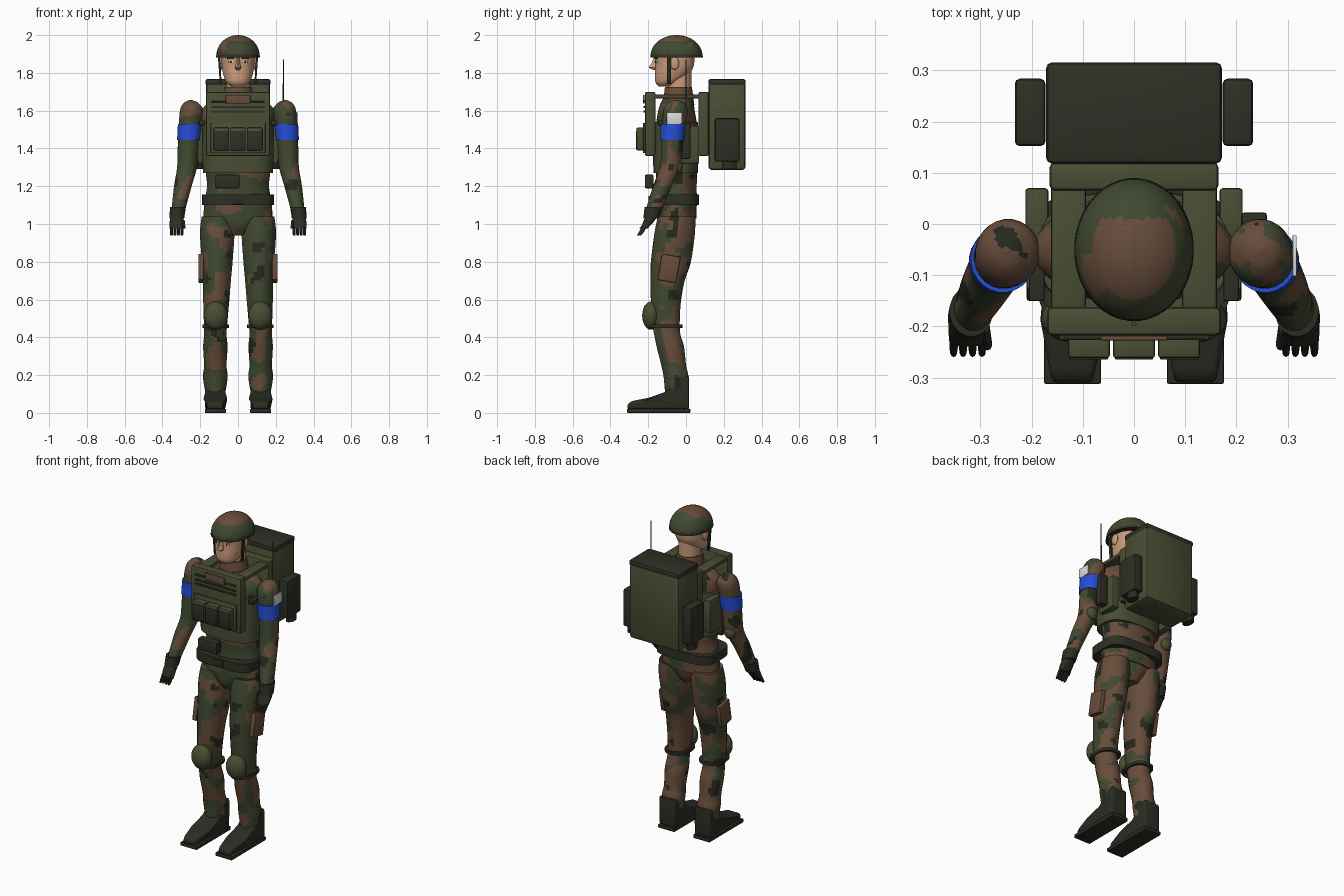
import bpy, bmesh, math
from mathutils import Vector, Matrix, Euler, noise

def mat(name, *rgb):
    m = bpy.data.materials.new(name)
    m.diffuse_color = (*rgb, 1)
    return m

OLIVE = mat("olive_gear", .066, .076, .034)
GREEN = mat("camo_green", .050, .066, .030)
BROWN = mat("camo_brown", .135, .074, .043)
BLACK = mat("camo_dark", .020, .022, .014)
DARK = mat("dark_gear", .027, .029, .018)
BOOT = mat("boot_black", .024, .027, .017)
SKIN = mat("skin", .60, .33, .20)
BLUE = mat("armband_blue", .018, .075, .66)
WHITE = mat("patch_white", .72, .72, .72)
LIP = mat("lip", .30, .13, .09)
CAMO = [GREEN, BROWN, BLACK]

def camo(c, n):
    # front mostly green, sides and back mostly brown, with dark blotches
    v = noise.noise(c * 9)
    if noise.noise(c * 12 + Vector((5, 3, 8))) > (.42 if n.y < -.2 else .33):
        return 2
    if n.y < -.35:
        return 1 if v > .2 else 0
    return 0 if v < -.22 else 1

def helmet_camo(c, n):
    if n.z > .75 and abs(c.x) < .08 and c.y < .01:
        return 1
    return 1 if noise.noise(c * 12) > .3 else 0

def finish(bm, name, mats, rule=None, angle=35):
    bmesh.ops.recalc_face_normals(bm, faces=bm.faces)
    bm.normal_update()
    for f in bm.faces:
        f.smooth = True
        if rule:
            f.material_index = rule(f.calc_center_median(), f.normal)
    me = bpy.data.meshes.new(name)
    bm.to_mesh(me)
    bm.free()
    for m in (mats if isinstance(mats, list) else [mats]):
        me.materials.append(m)
    me.set_sharp_from_angle(angle=math.radians(angle))
    ob = bpy.data.objects.new(name, me)
    bpy.context.collection.objects.link(ob)
    return ob

def box(name, c, d, m, bevel=.006, rot=(0, 0, 0)):
    bm = bmesh.new()
    bmesh.ops.create_cube(bm, size=1)
    bmesh.ops.scale(bm, vec=d, verts=bm.verts)
    if bevel:
        bmesh.ops.bevel(bm, geom=bm.edges[:], offset=bevel, segments=2, profile=.5, affect='EDGES')
    bm.transform(Matrix.Translation(c) @ Euler(rot).to_matrix().to_4x4())
    return finish(bm, name, m)

def ball(name, c, r, m):
    bm = bmesh.new()
    bmesh.ops.create_uvsphere(bm, u_segments=20, v_segments=12, radius=1)
    bm.transform(Matrix.Translation(c) @ Matrix.Diagonal((*r, 1)))
    return finish(bm, name, m)

def catmull(r, k):
    out = []
    for i in range(len(r) - 1):
        p = [r[max(i - 1, 0)], r[i], r[i + 1], r[min(i + 2, len(r) - 1)]]
        for j in range(k):
            t = j / k
            out.append([.5 * (2 * b + (c - a) * t + (2 * a - 5 * b + 4 * c - d) * t * t
                              + (3 * b - a - 3 * c + d) * t ** 3) for a, b, c, d in zip(*p)])
    return out + [r[-1]]

def loft(name, rings, m, rule=None, smooth=1, seg=24, power=1, sx=1):
    # rings are (x, y, z, rx, ry); a power below 1 squares the section
    bm = bmesh.new()
    prev = None
    pw = lambda v: math.copysign(abs(v) ** power, v)
    for x, y, z, rx, ry in catmull(rings, smooth):
        ring = [bm.verts.new((sx * (x + rx * pw(math.cos(a))), y + ry * pw(math.sin(a)), z))
                for a in [2 * math.pi * (i + .5) / seg for i in range(seg)]]
        if prev:
            for i in range(seg):
                bm.faces.new((prev[i], prev[i - 1], ring[i - 1], ring[i]))
        else:
            bm.faces.new(ring)
        prev = ring
    bm.faces.new(prev)
    return finish(bm, name, m, rule)

# Torso, jacket and pelvis
loft("jacket", [(0, -.05, 1.03, .185, .105), (0, -.05, 1.12, .178, .108), (0, -.05, 1.2, .165, .107),
                (0, -.05, 1.28, .172, .11), (0, -.05, 1.5, .19, .11), (0, -.05, 1.61, .19, .095),
                (0, -.04, 1.67, .1, .08)], CAMO, camo, 6, 32)
loft("pelvis", [(0, -.055, .94, .06, .06), (0, -.055, .98, .09, .09), (0, -.05, 1.04, .175, .1)], CAMO, camo, 3)
loft("collar", [(0, -.04, 1.63, .09, .085), (0, -.04, 1.725, .072, .072)], BROWN)
loft("belt", [(0, -.06, 1.1, .19, .13), (0, -.06, 1.155, .19, .13)], DARK, power=.5, seg=32)
box("belt_buckle", (0, -.192, 1.127), (.06, .012, .045), BOOT, .003)
box("belt_pouch", (-.058, -.195, 1.225), (.13, .045, .072), DARK)

# Armoured vest
loft("vest_body", [(0, -.055, 1.27, .185, .118), (0, -.055, 1.36, .19, .12), (0, -.055, 1.54, .186, .118)],
     OLIVE, power=.75, seg=32)
box("front_plate", (0, -.19, 1.53), (.34, .055, .34), OLIVE, .01)
box("back_plate", (0, .093, 1.53), (.33, .055, .34), OLIVE, .01)
for s in (1, -1):
    box("shoulder_strap", (s * .128, -.05, 1.675), (.068, .26, .022), OLIVE)
    box("side_pouch", (s * .19, .01, 1.42), (.045, .12, .2), OLIVE)
    box("side_buckle", (s * .19, -.1, 1.535), (.03, .1, .025), DARK, .003)
for z in (1.65, 1.62, 1.595):
    box("webbing", (0, -.22, z), (.28, .008, .012), DARK, .002)
box("chest_patch", (0, -.223, 1.66), (.13, .009, .045), BROWN, .002)
box("pouch_backing", (0, -.222, 1.455), (.29, .01, .16), OLIVE, .003)
for x in (-.088, 0, .088):
    box("magazine_pouch", (x, -.239, 1.45), (.082, .046, .12), OLIVE)
    box("pouch_panel", (x, -.262, 1.443), (.074, .006, .098), DARK, .002)

# Backpack and radio
box("backpack", (0, .217, 1.518), (.34, .196, .465), OLIVE, .018)
box("backpack_lid", (0, .217, 1.75), (.344, .198, .036), DARK, .012)
for s in (1, -1):
    box("backpack_pocket", (s * .203, .218, 1.445), (.06, .132, .23), DARK, .01)
    loft("pocket_canister", [(s * .203, .23, 1.29, .025, .04), (s * .203, .23, 1.35, .025, .04)], BOOT, seg=12)
box("radio", (.235, 0, 1.44), (.05, .045, .19), DARK)
loft("antenna", [(.24, 0, 1.5, .004, .004), (.24, 0, 1.87, .003, .003)], BOOT, seg=8)

# Head
loft("neck", [(0, -.035, 1.65, .062, .064), (0, -.035, 1.82, .06, .064)], SKIN)
loft("head", [(0, -.11, 1.728, .035, .035), (0, -.1, 1.75, .062, .062), (0, -.075, 1.79, .078, .09),
              (0, -.06, 1.84, .087, .102), (0, -.06, 1.91, .09, .106)], SKIN, smooth=4, power=.9)
loft("nose", [(0, -.165, 1.815, .01, .008), (0, -.172, 1.828, .017, .027), (0, -.165, 1.85, .011, .018),
              (0, -.158, 1.885, .008, .012)], SKIN, seg=12)
box("mouth", (0, -.156, 1.795), (.048, .009, .009), LIP, .003)
box("chin", (0, -.148, 1.757), (.045, .02, .025), SKIN, .008)
for s in (1, -1):
    ball("ear", (s * .09, -.06, 1.85), (.012, .024, .034), SKIN)
    box("eye_white", (s * .036, -.155, 1.858), (.026, .009, .01), WHITE, .002, (0, 0, s * .2))
    box("pupil", (s * .036, -.16, 1.858), (.01, .006, .01), BOOT, 0, (0, 0, s * .2))
    box("eyebrow", (s * .037, -.158, 1.877), (.04, .009, .008), BOOT, .002, (0, 0, s * .2))
    box("chin_strap", (s * .097, -.09, 1.825), (.01, .02, .165), BOOT, .002, (0, s * .07, 0))

# Helmet dome and rim
loft("helmet", [(0, -.05, 1.89 + .11 * math.sin(t), .114 * math.cos(t) + .001, .137 * math.cos(t) + .001)
                for t in [math.pi / 2 * i / 14 for i in range(15)]], [GREEN, BROWN], helmet_camo, seg=40)
loft("helmet_rim", [(0, -.05, 1.882, .117, .14), (0, -.05, 1.897, .115, .138)], DARK, seg=40)

ARM = [(.25, -.05, 1.656, .006, .006), (.249, -.051, 1.642, .037, .04), (.246, -.055, 1.6, .062, .065),
       (.258, -.068, 1.5, .056, .06), (.265, -.075, 1.4, .055, .057), (.27, -.085, 1.3, .053, .055),
       (.292, -.125, 1.2, .047, .05), (.315, -.168, 1.08, .037, .044)]
LEG = [(.108, -.05, 1.04, .085, .1), (.11, -.06, .95, .092, .108), (.11, -.08, .8, .082, .107),
       (.112, -.098, .7, .075, .092), (.115, -.106, .6, .07, .081), (.118, -.108, .5, .064, .076),
       (.12, -.1, .42, .06, .07), (.12, -.083, .35, .065, .073), (.12, -.065, .25, .06, .066),
       (.12, -.053, .19, .066, .066), (.12, -.055, .1, .052, .056)]
SHOE = [(.016, .02), (.016, .2), (-.04, .17), (-.1, .115), (-.19, .082), (-.29, .062), (-.31, .045), (-.31, .02)]

for s in (1, -1):
    # Arm, band, elbow pad
    loft("arm", ARM, CAMO, camo, 6, sx=s)
    loft("armband", [(.262, -.073, 1.445, .061, .063), (.256, -.068, 1.53, .063, .066)], BLUE, sx=s)
    ball("elbow_pad", (s * .27, -.045, 1.3), (.036, .028, .04), OLIVE)
    # Gloved hand with fingers and thumb
    loft("glove_cuff", [(.318, -.17, 1.09, .043, .05), (.324, -.185, 1.03, .04, .042)], BOOT, sx=s, seg=16)
    loft("glove_palm", [(.324, -.182, 1.04, .034, .032), (.325, -.2, 1.01, .038, .028),
                        (.325, -.222, .975, .037, .018)], BOOT, sx=s, seg=16, power=.7)
    for i in range(4):
        x = .297 + i * .0185
        loft("finger", [(x, -.22, .985, .0085, .014), (x, -.238, .955, .0085, .013), (x, -.25, .938, .007, .01)],
             BOOT, sx=s, seg=10)
    loft("thumb", [(.292, -.2, 1.02, .01, .014), (.286, -.235, .975, .009, .012)], BOOT, sx=s, seg=10)
    # Leg, knee pad, thigh pocket
    loft("leg", LEG, CAMO, camo, 6, sx=s)
    ball("knee_pad", (s * .118, -.185, .515), (.064, .047, .075), OLIVE)
    loft("knee_strap", [(.118, -.108, .45, .071, .09), (.118, -.108, .468, .071, .09)], DARK, sx=s, power=.75)
    box("thigh_pocket", (s * .195, -.09, .765), (.03, .1, .14), BROWN, .006, (-.18, 0, 0))
    # Boot upper from a side profile, and sole
    bm = bmesh.new()
    f = bm.faces.new([bm.verts.new((s * .12 - .055, y, z)) for y, z in SHOE])
    up = bmesh.ops.extrude_face_region(bm, geom=[f])["geom"]
    bmesh.ops.translate(bm, vec=(.11, 0, 0), verts=[v for v in up if isinstance(v, bmesh.types.BMVert)])
    for v in bm.verts:   # narrow the toe
        if v.co.y < -.25:
            v.co.x = s * .12 + (v.co.x - s * .12) * .75
    bmesh.ops.bevel(bm, geom=bm.edges[:], offset=.012, segments=3, profile=.5, affect='EDGES', clamp_overlap=True)
    finish(bm, "boot", BOOT)
    box("boot_sole", (s * .12, -.145, .011), (.112, .335, .022), BOOT, .004)

# White patch on one upper arm
box("shoulder_patch", (.314, -.062, 1.56), (.008, .08, .06), WHITE, .001)
